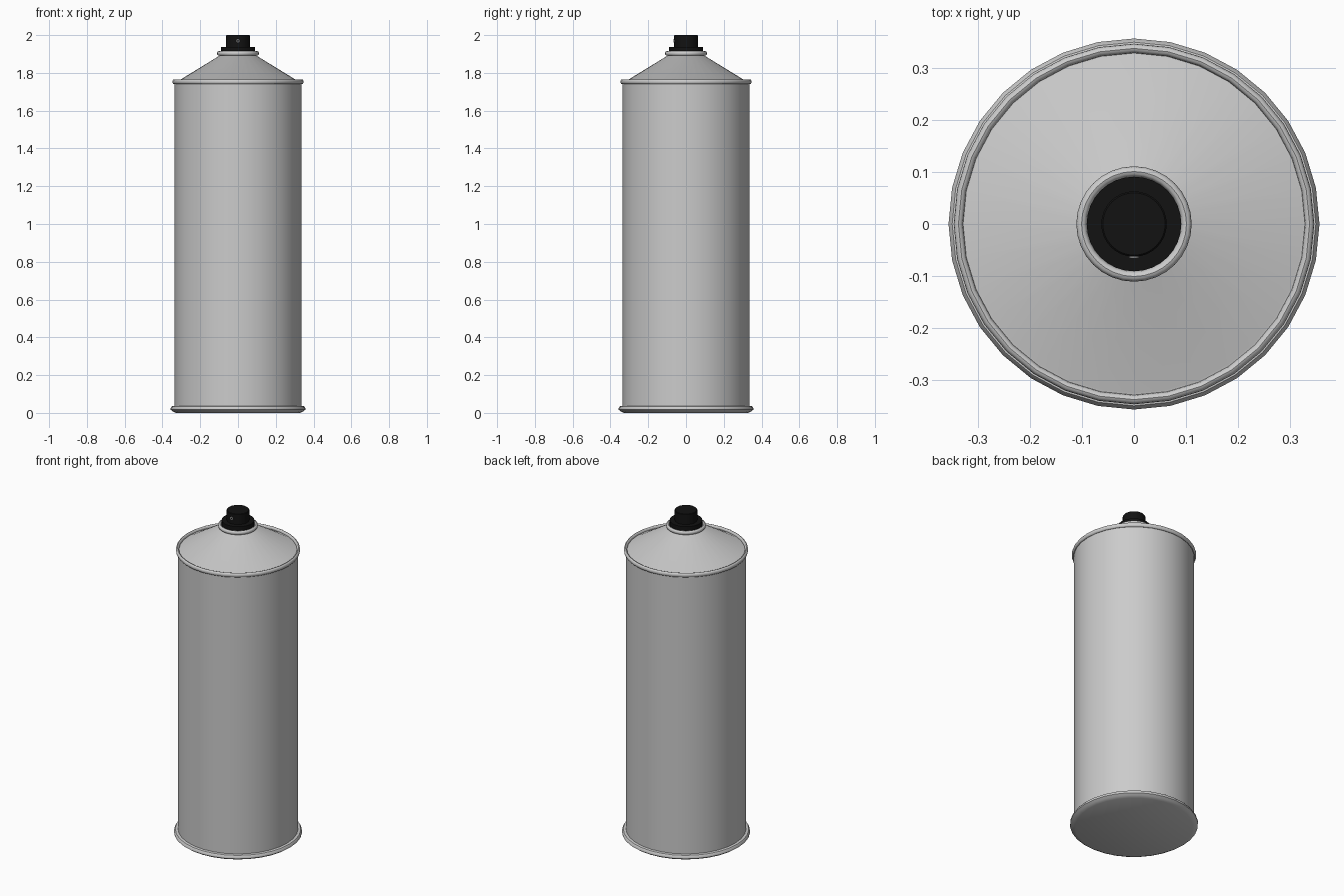
import bpy
import math

if "Cube" in bpy.data.objects:
    bpy.data.objects.remove(bpy.data.objects["Cube"])

black = bpy.data.materials.new("black_plastic")
black.diffuse_color = (0.006, 0.006, 0.006, 1)
black.use_nodes = True
black.node_tree.nodes["Principled BSDF"].inputs["Base Color"].default_value = black.diffuse_color


def lathe(name, profile, closed=False, mat=None, n=32):
    """Revolve (radius, z) points round z; open profiles get flat end caps."""
    verts, faces = [], []
    for r, z in profile:
        for i in range(n):
            a = 2 * math.pi * i / n
            verts.append((r * math.cos(a), r * math.sin(a), z))
    m = len(profile)
    for k in range(m if closed else m - 1):
        a, b = k * n, ((k + 1) % m) * n
        for i in range(n):
            j = (i + 1) % n
            faces.append((a + i, a + j, b + j, b + i))
    if not closed:
        faces.append(tuple(reversed(range(n))))
        faces.append(tuple(range((m - 1) * n, m * n)))
    mesh = bpy.data.meshes.new(name)
    mesh.from_pydata(verts, [], faces)
    ob = bpy.data.objects.new(name, mesh)
    bpy.context.collection.objects.link(ob)
    if mat:
        mesh.materials.append(mat)
    smooth(ob)
    return ob


def smooth(ob):
    bpy.ops.object.select_all(action='DESELECT')
    ob.select_set(True)
    bpy.context.view_layer.objects.active = ob
    bpy.ops.object.shade_smooth_by_angle(angle=math.radians(35))


def bead(name, r, z, rr, rz, n=32):
    """Rolled seam: an elliptical ring of radius r."""
    pts = [(r + rr * math.cos(t), z + rz * math.sin(t))
           for t in (2 * math.pi * k / 12 for k in range(12))]
    return lathe(name, pts, closed=True, n=n)


# Can: flat base, flared bottom seam, straight wall and conical shoulder
lathe("can_body", [(0.328, 0.0), (0.345, 0.008), (0.357, 0.017),
                   (0.357, 0.025), (0.350, 0.035), (0.335, 0.037),
                   (0.335, 1.752), (0.325, 1.752), (0.095, 1.893)])

# Rolled seams at the shoulder and neck
bead("shoulder_seam", 0.338, 1.753, 0.009, 0.013)
bead("neck_seam", 0.101, 1.903, 0.010, 0.012)

# Spray cap: wide collar with a narrower push button
lathe("cap_collar", [(0.091, 1.893), (0.091, 1.936), (0.06, 1.936)], mat=black)
lathe("spray_button", [(0.063, 1.93), (0.063, 1.997), (0.060, 2.0)], mat=black)

# Nozzle insert on the front of the button
bpy.ops.mesh.primitive_torus_add(
    major_radius=0.007, minor_radius=0.003, major_segments=16, minor_segments=8,
    location=(0, -0.063, 1.969), rotation=(math.pi / 2, 0, 0))
nozzle = bpy.context.object
nozzle.name = "nozzle_ring"
smooth(nozzle)
